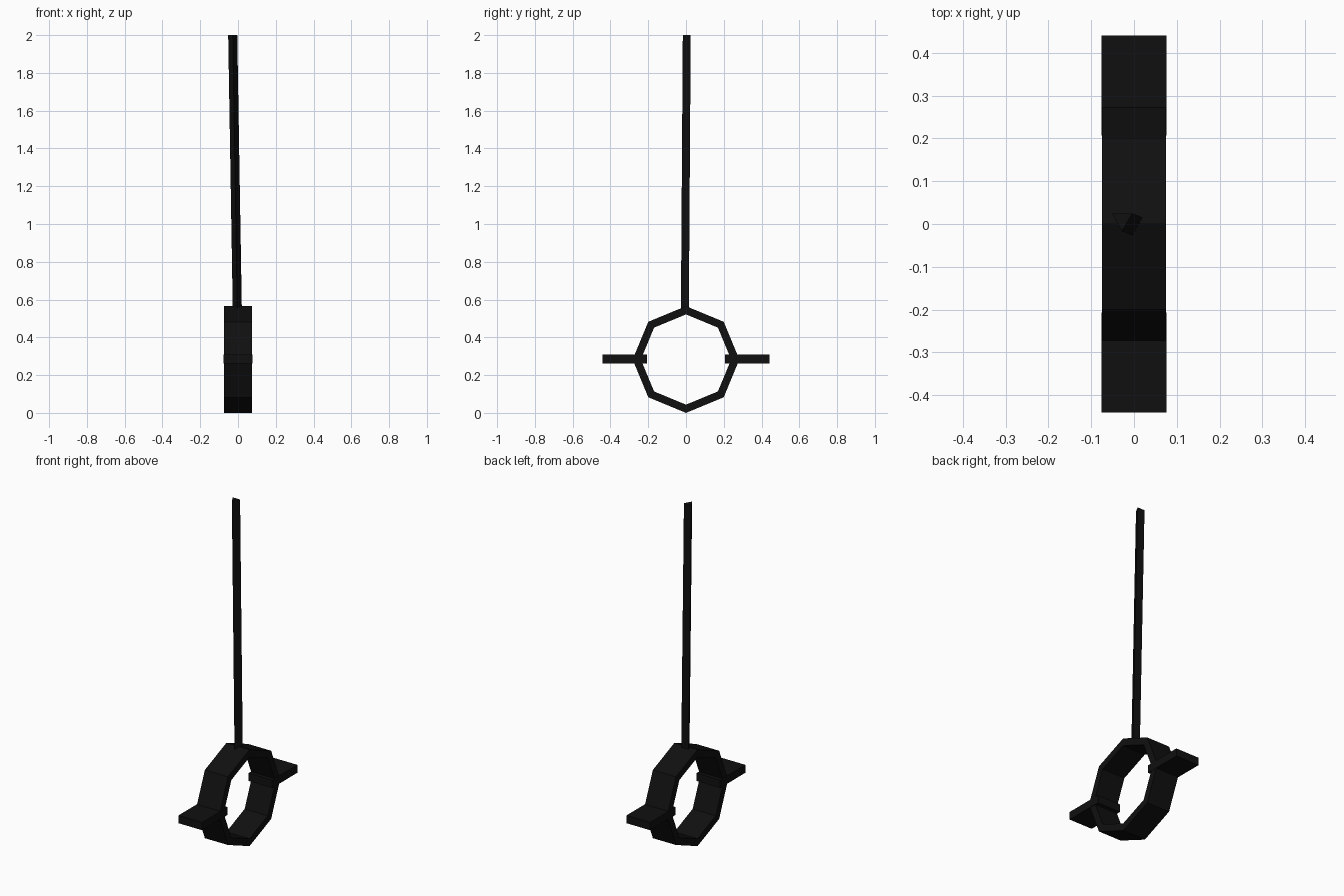
import bpy, bmesh, math

if "Cube" in bpy.data.objects:
    bpy.data.objects.remove(bpy.data.objects["Cube"])

black = bpy.data.materials.new("matte black")
black.diffuse_color = (0.005, 0.005, 0.005, 1)
black.use_nodes = True
black.node_tree.nodes["Principled BSDF"].inputs["Base Color"].default_value = black.diffuse_color


def make(name, verts, faces):
    """Create a flat-shaded black mesh object with outward normals."""
    mesh = bpy.data.meshes.new(name)
    mesh.from_pydata(verts, [], faces)
    bm = bmesh.new()
    bm.from_mesh(mesh)
    bmesh.ops.recalc_face_normals(bm, faces=bm.faces)
    bm.to_mesh(mesh)
    bm.free()
    mesh.materials.append(black)
    obj = bpy.data.objects.new(name, mesh)
    bpy.context.collection.objects.link(obj)
    return obj


CENTRE_Z = 0.2825
HALF = 0.075

# Eight-sided ring with its axis along x
N = 8
verts, faces = [], []
for i in range(N):
    a = math.pi / 2 + i * math.tau / N
    for r, x in ((0.2825, -HALF), (0.2825, HALF), (0.239, HALF), (0.239, -HALF)):
        verts.append((x, r * math.cos(a), CENTRE_Z + r * math.sin(a)))
for i in range(N):
    j = (i + 1) % N
    for k in range(4):
        m = (k + 1) % 4
        faces.append((i * 4 + k, i * 4 + m, j * 4 + m, j * 4 + k))
make("ring", verts, faces)

# Flat side pedals passing through the ring wall
BOX = [(0, 1, 3, 2), (4, 6, 7, 5), (0, 4, 5, 1), (2, 3, 7, 6), (0, 2, 6, 4), (1, 5, 7, 3)]
for side, label in ((-1, "left"), (1, "right")):
    pts = [(x, side * y, z) for x in (-0.0765, 0.0765)
           for y in (0.207, 0.441) for z in (0.262, 0.308)]
    make(label + "_side_plate", pts, BOX)

# Three-sided rod, leaning slightly
tri = [(-0.024, 0.021), (0.024, 0.021), (0.0, -0.021)]
ends = [(-0.0035, -0.006, 0.535), (-0.028, 0.004, 2.0)]
verts = [(cx + x, cy + y, z) for cx, cy, z in ends for x, y in tri]
make("rod", verts, [(0, 1, 2), (3, 4, 5), (0, 1, 4, 3), (1, 2, 5, 4), (2, 0, 3, 5)])
